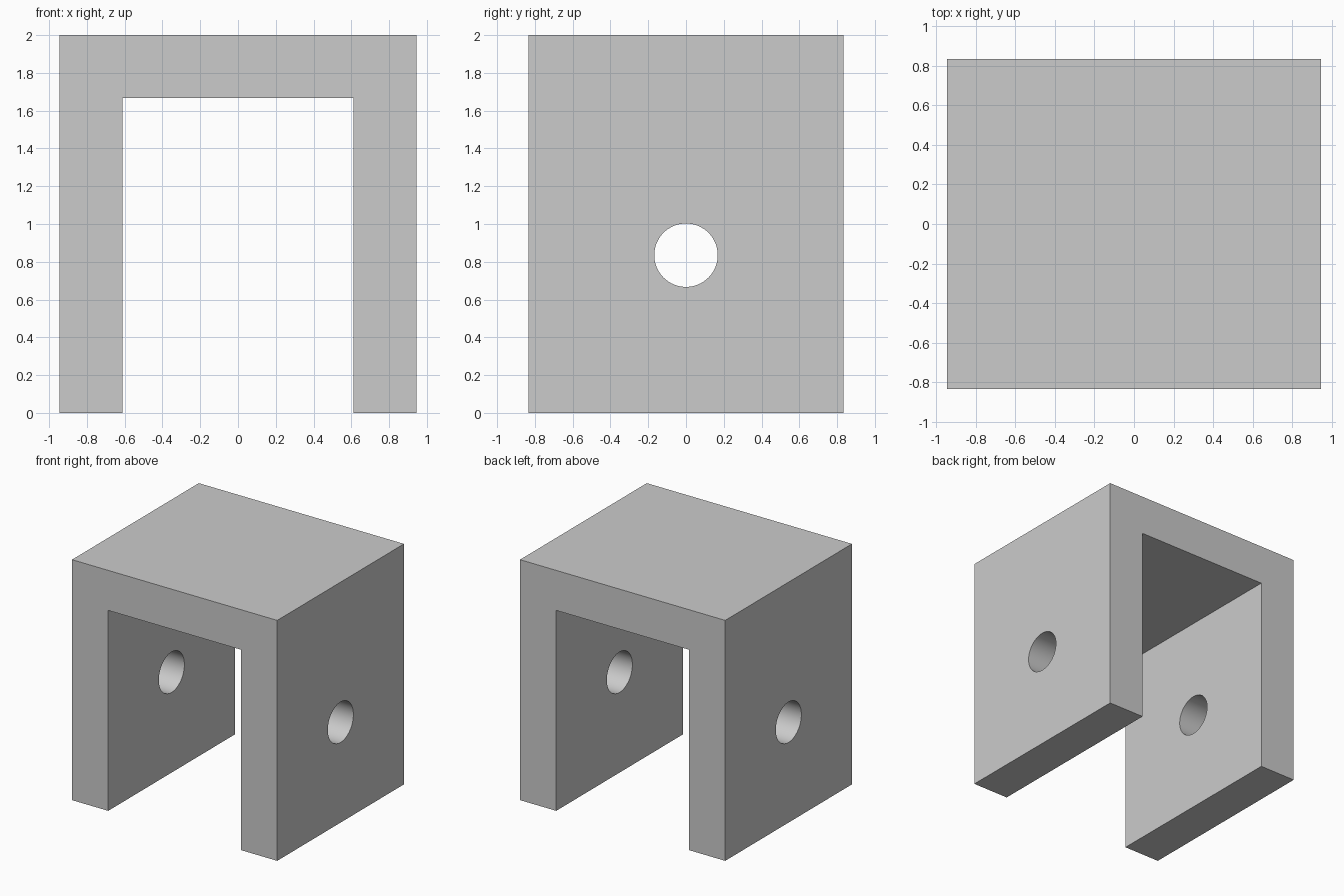
import bpy
import bmesh
from math import radians
from mathutils import Matrix

cube = bpy.data.objects.get("Cube")
if cube:
    bpy.data.objects.remove(cube, do_unlink=True)

HALF_W, HALF_D, HEIGHT = 0.944, 0.833, 2.0
WALL = 0.333
HOLE_R, HOLE_Z = 0.168, 0.835

# Plain grey metal
grey = bpy.data.materials.new("grey metal")
grey.use_nodes = True
colour = (0.6, 0.6, 0.6, 1)
grey.diffuse_color = colour
grey.node_tree.nodes["Principled BSDF"].inputs["Base Color"].default_value = colour


def make_object(name, bm):
    bmesh.ops.recalc_face_normals(bm, faces=bm.faces)
    mesh = bpy.data.meshes.new(name)
    bm.to_mesh(mesh)
    bm.free()
    mesh.materials.append(grey)
    obj = bpy.data.objects.new(name, mesh)
    bpy.context.collection.objects.link(obj)
    return obj


# U-shaped bracket: front profile extruded to the back
inner, under = HALF_W - WALL, HEIGHT - WALL
half = [(inner, under), (inner, 0), (HALF_W, 0), (HALF_W, HEIGHT)]
profile = half + [(-x, z) for x, z in reversed(half)]
bm = bmesh.new()
face = bm.faces.new([bm.verts.new((x, -HALF_D, z)) for x, z in profile])
sweep = bmesh.ops.extrude_face_region(bm, geom=[face], use_keep_orig=True)
verts = [v for v in sweep["geom"] if isinstance(v, bmesh.types.BMVert)]
bmesh.ops.translate(bm, verts=verts, vec=(0, 2 * HALF_D, 0))
bracket = make_object("bracket", bm)

# Round pin hole through both side walls
bm = bmesh.new()
bmesh.ops.create_cone(
    bm, cap_ends=True, segments=64, radius1=HOLE_R, radius2=HOLE_R, depth=3,
    matrix=Matrix.Translation((0, 0, HOLE_Z)) @ Matrix.Rotation(radians(90), 4, "Y"))
cutter = make_object("pin_hole_cutter", bm)

cut = bracket.modifiers.new("pin holes", "BOOLEAN")
cut.operation = "DIFFERENCE"
cut.solver = "EXACT"
cut.object = cutter
bpy.ops.object.select_all(action="DESELECT")
bpy.context.view_layer.objects.active = bracket
bracket.select_set(True)
bpy.ops.object.modifier_apply(modifier=cut.name)
bpy.data.objects.remove(cutter, do_unlink=True)

# Smooth hole walls, sharp edges elsewhere
bpy.ops.object.shade_smooth_by_angle(angle=radians(30))
